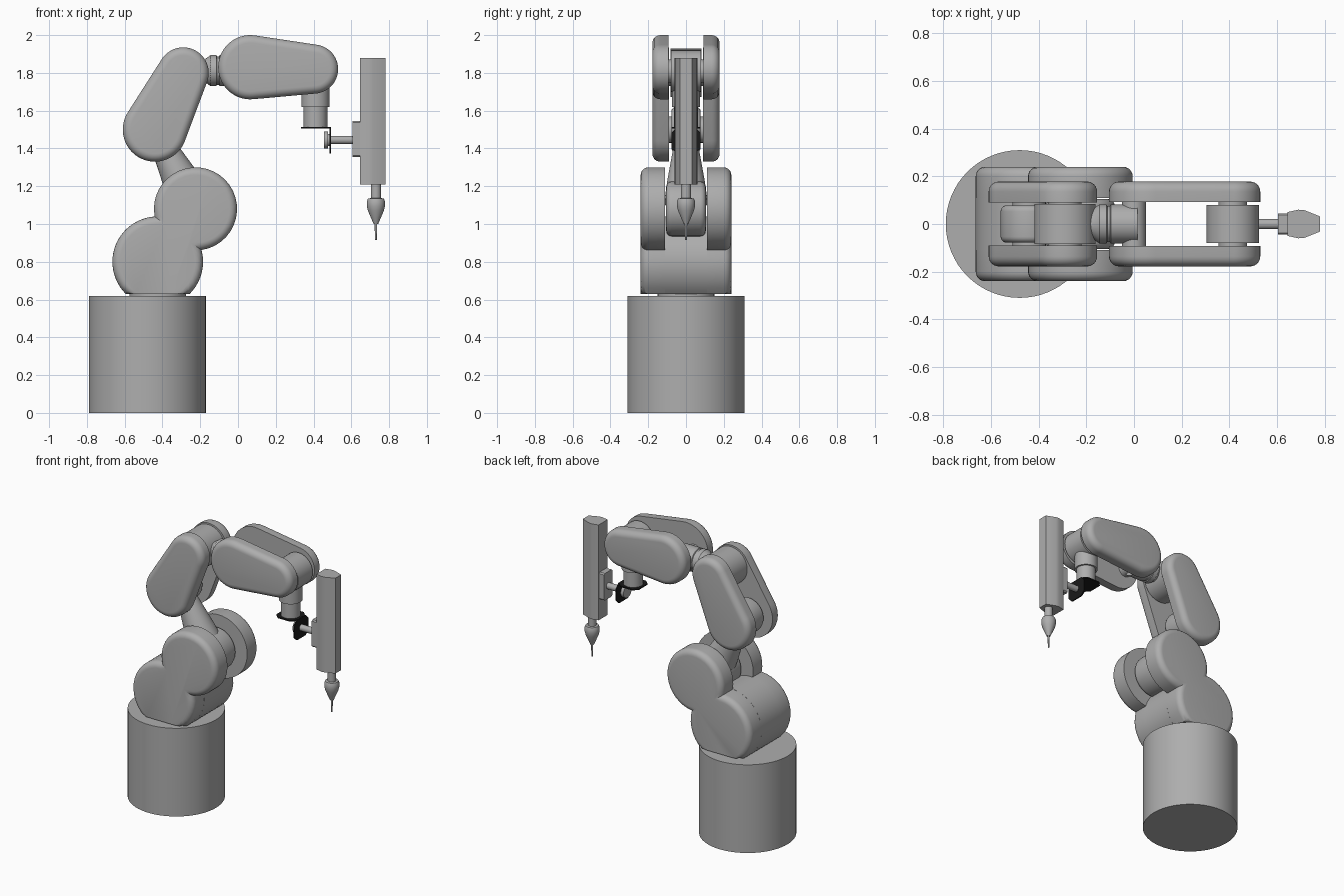
import bpy, bmesh, math
from mathutils import Vector

if "Cube" in bpy.data.objects:
    bpy.data.objects.remove(bpy.data.objects["Cube"])


def material(name, c):
    m = bpy.data.materials.new(name)
    m.diffuse_color = (c, c, c, 1)
    m.use_nodes = True
    m.node_tree.nodes["Principled BSDF"].inputs["Base Color"].default_value = m.diffuse_color
    return m


GREY = material("machine_grey", 0.42)
BLACK = material("flange_black", 0.01)


def finish(name, bm, mat=GREY, mirror=False):
    bmesh.ops.recalc_face_normals(bm, faces=bm.faces)
    me = bpy.data.meshes.new(name)
    bm.to_mesh(me)
    bm.free()
    ob = bpy.data.objects.new(name, me)
    bpy.context.collection.objects.link(ob)
    me.materials.append(mat)
    if mirror:
        m = ob.modifiers.new("mirror", 'MIRROR')
        m.use_axis = (False, True, False)
    bpy.ops.object.select_all(action='DESELECT')
    ob.select_set(True)
    bpy.context.view_layer.objects.active = ob
    bpy.ops.object.shade_smooth_by_angle(angle=math.radians(32))
    return ob


def loft(bm, rings):
    loops = [[bm.verts.new(p) for p in r] for r in rings]
    n = len(loops[0])
    for a, b in zip(loops, loops[1:]):
        for i in range(n):
            j = (i + 1) % n
            bm.faces.new((a[i], a[j], b[j], b[i]))
    bm.faces.new(loops[0])
    bm.faces.new(loops[-1])


def lathe(name, origin, axis, profile, n=48):
    """Turned part: profile of (distance along axis, radius)."""
    q = Vector(axis).normalized().to_track_quat('Z', 'Y')
    o = Vector(origin)
    bm = bmesh.new()
    loft(bm, [[o + q @ Vector((r * math.cos(t), r * math.sin(t), h))
               for t in (2 * math.pi * i / n for i in range(n))] for h, r in profile])
    return finish(name, bm)


def hub(name, x, z, r, half, b=0.0):
    """Pivot drum across the arm, with optional rounded rims."""
    rim = [(half - b + b * math.sin(a), r - b + b * math.cos(a))
           for a in (math.pi / 2 * i / 5 for i in range(6))] if b else [(half, r)]
    return lathe(name, (x, 0, z), (0, 1, 0), [(-h, q) for h, q in reversed(rim)] + rim)


def outline(c1, r1, c2, r2, union, n=28):
    """Outline of two circles: merged lobes or a tapered belt."""
    dx, dz = c2[0] - c1[0], c2[1] - c1[1]
    d, th = math.hypot(dx, dz), math.atan2(dz, dx)
    if union:
        a = (d * d + r1 * r1 - r2 * r2) / (2 * d)
        b1, b2 = math.acos(a / r1), math.pi - math.acos((d - a) / r2)
    else:
        b1 = b2 = math.acos((r1 - r2) / d)
    pts = []
    for i in range(n + 1):
        t = th + b1 + (2 * math.pi - 2 * b1) * i / n
        pts.append((c1[0] + r1 * math.cos(t), c1[1] + r1 * math.sin(t)))
    for i in range(1 if union else 0, n if union else n + 1):
        t = th - b2 + 2 * b2 * i / n
        pts.append((c2[0] + r2 * math.cos(t), c2[1] + r2 * math.sin(t)))
    return pts


def side_plates(name, c1, r1, c2, r2, y0, y1, b, union=False, floor=0):
    """Pair of cheek plates with rounded outer rims."""
    bm = bmesh.new()
    steps = [(y0, 0)] + [(y1 - b + b * math.sin(a), b * (1 - math.cos(a)))
                         for a in (math.pi / 2 * i / 6 for i in range(7))]
    loft(bm, [[(x, y, max(z, floor)) for x, z in
               outline(c1, r1 - s, c2, r2 - s, union)] for y, s in steps])
    return finish(name, bm, mirror=True)


def prism(name, pts, axis, lo, hi, mat=GREY):
    """Flat outline pushed along x or z."""
    put = {'x': lambda p, h: (h, p[0], p[1]), 'z': lambda p, h: (p[0], p[1], h)}[axis]
    bm = bmesh.new()
    loft(bm, [[put(p, h) for p in pts] for h in (lo, hi)])
    return finish(name, bm, mat)


def clipped(cx, cy, a, b, c):
    """Rectangle outline with clipped corners."""
    return [(cx + x, cy + y) for x, y in (
        (a - c, -b), (a, c - b), (a, b - c), (a - c, b),
        (c - a, b), (-a, b - c), (-a, c - b), (c - a, -b))]


# Pedestal and shoulder
lathe("pedestal", (-.48, 0, 0), (0, 0, 1), [(0, .31), (.62, .31)], 64)
lathe("turntable", (-.425, 0, .61), (0, 0, 1), [(0, .15), (.03, .15)])
LOW, SHOULDER = (-.425, .80), (-.225, 1.08)
side_plates("shoulder_cheeks", LOW, .24, SHOULDER, .22, .11, .24, .04, True, .63)
bm = bmesh.new()
drum = [(LOW[0] + .24 * math.cos(math.tau * i / 64),
         max(.63, LOW[1] + .24 * math.sin(math.tau * i / 64))) for i in range(64)]
loft(bm, [[(x, y, z) for x, z in drum] for y in (-.11, .11)])
finish("shoulder_drum", bm)

# Lower link
ELBOW = (-.44, 1.50)
hub("shoulder_hub", *SHOULDER, .145, .105, .03)
lathe("lower_link", (-.225, 0, 1.08), (-.215, 0, .42), [(.04, .115), (.16, .1), (.42, .058)])
hub("elbow_hub", *ELBOW, .12, .078, .025)
hub("elbow_pin", *ELBOW, .07, .1)

# Middle arm
side_plates("middle_arm_cheeks", ELBOW, .17, (-.29, 1.80), .135, .09, .178, .042)
hub("middle_arm_hub", -.29, 1.80, .128, .083)
hub("middle_arm_pin", -.29, 1.80, .07, .1)

# Link to the forearm
lathe("forearm_link", (-.22, 0, 1.812), (1, 0, 0),
      [(0, .045), (.03, .05), (.075, .082), (.105, .082), (.108, .076),
       (.12, .076), (.123, .082), (.235, .082)])
hub("forearm_pin", .0, 1.812, .05, .1)

# Forearm and wrist
side_plates("forearm_cheeks", (.065, 1.83), .17, (.40, 1.82), .13, .093, .178, .042)
hub("wrist_hub", .415, 1.81, .11, .08)
hub("wrist_pin", .415, 1.81, .06, .1)
lathe("wrist", (.41, 0, 1.51), (0, 0, 1), [(0, .063), (.11, .063), (.11, .075), (.3, .075)])

# Tool flanges and shaft
prism("upper_flange", clipped(.41, 0, .077, .078, .03), 'z', 1.506, 1.514, BLACK)
prism("side_flange", clipped(0, 1.443, .078, .07, .03), 'x', .485, .493, BLACK)
lathe("tool_shaft", (.455, 0, 1.445), (1, 0, 0),
      [(0, .045), (.022, .045), (.022, .032), (.034, .032), (.034, .022), (.16, .022)])

# Drill
prism("tool_mount", clipped(0, 1.45, .045, .095, .008), 'x', .605, .65)
half = [(.645, .05), (.69, .06), (.715, .058), (.78, .032)]
prism("drill_body", half + [(x, -y) for x, y in reversed(half)], 'z', 1.21, 1.88)
lathe("drill_chuck", (.73, 0, 0), (0, 0, 1),
      [(1.0, .012), (1.03, .025), (1.07, .042), (1.095, .048), (1.12, .048),
       (1.135, .042), (1.137, .027), (1.22, .027)], 32)
lathe("drill_bit", (.73, 0, 0), (0, 0, 1), [(.915, .005), (1.01, .007)], 12)
